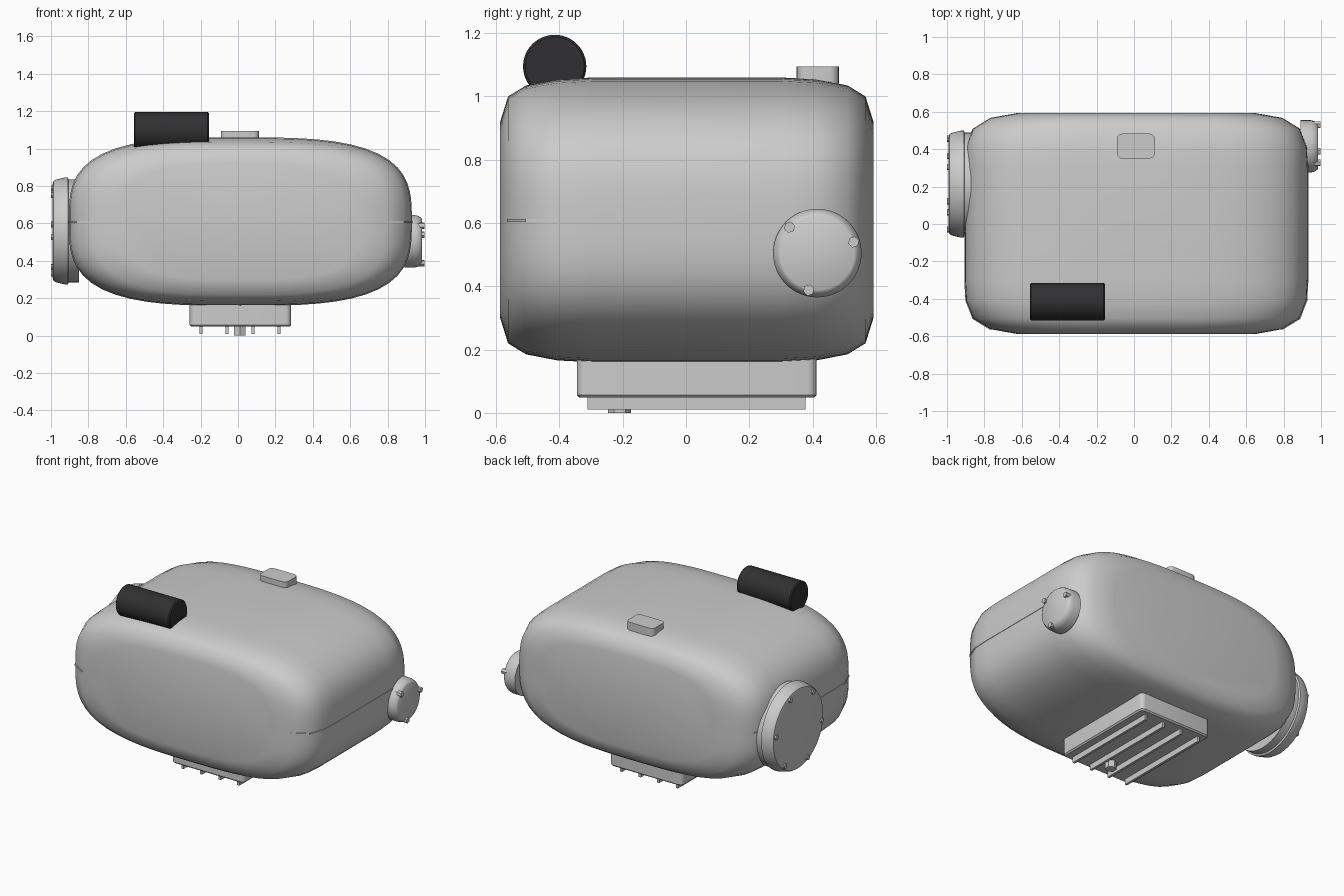
import bpy, bmesh
from math import sin, cos, pi, radians
from mathutils import Matrix

if "Cube" in bpy.data.objects:
    bpy.data.objects.remove(bpy.data.objects["Cube"])

CX, CZ = 0.0125, 0.61


def finish(bm, name, angle=35):
    bmesh.ops.recalc_face_normals(bm, faces=bm.faces)
    me = bpy.data.meshes.new(name)
    bm.to_mesh(me)
    bm.free()
    ob = bpy.data.objects.new(name, me)
    bpy.context.collection.objects.link(ob)
    bpy.ops.object.select_all(action='DESELECT')
    ob.select_set(True)
    bpy.context.view_layer.objects.active = ob
    bpy.ops.object.shade_smooth_by_angle(angle=radians(angle))
    return ob


def loft(name, rings, angle=35):
    """Skin a list of equal-length closed rings and cap both ends."""
    bm = bmesh.new()
    loops = [[bm.verts.new(p) for p in r] for r in rings]
    n = len(loops[0])
    for a, b in zip(loops, loops[1:]):
        for i in range(n):
            j = (i + 1) % n
            bm.faces.new((a[i], a[j], b[j], b[i]))
    bm.faces.new(loops[0])
    bm.faces.new(loops[-1])
    return finish(bm, name, angle)


def lathe_x(name, y, z, profile, n=48, start=0.0):
    """Round part along x; profile holds (x, radius) pairs."""
    return loft(name, [[(x, y + r * cos(start + 2 * pi * i / n), z + r * sin(start + 2 * pi * i / n))
                        for i in range(n)] for x, r in profile])


def box(name, x0, x1, y0, y1, z0, z1, corner=0, chamfer=0):
    """Box with rounded vertical corners and an optional bottom/top chamfer."""
    bm = bmesh.new()
    m = Matrix.Translation(((x0 + x1) / 2, (y0 + y1) / 2, (z0 + z1) / 2)) @ \
        Matrix.Diagonal((x1 - x0, y1 - y0, z1 - z0, 1))
    bmesh.ops.create_cube(bm, size=1, matrix=m)
    if corner:
        edges = [e for e in bm.edges if abs(e.verts[0].co.z - e.verts[1].co.z) > 1e-4]
        bmesh.ops.bevel(bm, geom=edges, offset=corner, segments=5, profile=0.5, affect='EDGES')
    if chamfer:
        edges = [e for e in bm.edges if abs(e.verts[0].co.z - e.verts[1].co.z) < 1e-4]
        bmesh.ops.bevel(bm, geom=edges, offset=chamfer, segments=1, affect='EDGES')
    return finish(bm, name)


# Main housing: superellipse sections, shrinking towards the front and back
def section(y, a, b, n=72, power=3.2):
    ring = []
    for i in range(n):
        c, s = cos(2 * pi * i / n), sin(2 * pi * i / n)
        k = (abs(c) ** power + abs(s) ** power) ** (-1 / power)
        ring.append((CX + a * k * c, y, CZ + b * k * s))
    return ring


half = [(0.59, 0.64, 0.31), (0.565, 0.78, 0.39), (0.508, 0.873, 0.425),
        (0.41, 0.911, 0.444), (0.30, 0.917, 0.45)]
stations = [(-y, a, b) for y, a, b in half] + half[::-1]
loft("housing", [section(y + 0.0025, a, b) for y, a, b in stations], 80)

# Raised seam at each end of the housing
for side, name in ((1, "seam_right"), (-1, "seam_left")):
    rings = []
    for y, a, b in stations[1:-1]:
        xo, xi = CX + side * (a + 0.003), CX + side * (a - 0.06)
        rings.append([(xi, y, 0.603), (xo, y, 0.603), (xo, y, 0.613), (xi, y, 0.613)])
    loft(name, rings)


# Round end covers with hexagonal bolts
def bolts(name, y, z, radius, count, first, x0, x1, size):
    for k in range(count):
        t = radians(first) + 2 * pi * k / count
        lathe_x(f"{name}_{k + 1}", y + radius * cos(t), z + radius * sin(t),
                [(x0, size), (x1, size)], 6, t)


lathe_x("right_cover", 0.415, 0.505, [(0.89, 0.14), (0.945, 0.14), (0.965, 0.135), (0.98, 0.125),
                                      (0.985, 0.117)])
bolts("right_bolt", 0.415, 0.505, 0.12, 3, 17, 0.95, 0.998, 0.018)
lathe_x("left_cover", 0.213, 0.56, [(-0.85, 0.275), (-0.905, 0.275), (-0.91, 0.286), (-0.925, 0.286),
                                    (-0.975, 0.274), (-0.987, 0.266), (-0.991, 0.25)], 64)
bolts("left_bolt", 0.213, 0.56, 0.245, 6, 8, -0.96, -1.0, 0.017)

# Sump with cooling ribs and drain plug underneath
box("sump", -0.258, 0.284, -0.345, 0.413, 0.048, 0.25, 0.03, 0.009)
for k in range(4):
    x = -0.197 + 0.139 * k
    box(f"sump_rib_{k + 1}", x - 0.008, x + 0.008, -0.312, 0.378, 0.01, 0.06)
bm = bmesh.new()
bmesh.ops.create_cone(bm, cap_ends=True, segments=6, radius1=0.036, radius2=0.036, depth=0.06,
                      matrix=Matrix.Translation((0.01, -0.21, 0.03)))
finish(bm, "drain_plug")

# Breather block on top
box("breather_block", -0.092, 0.112, 0.35, 0.483, 1.0, 1.095, 0.03)

# Dark starter motor cylinder on top
motor = lathe_x("starter_motor", -0.415, 1.095, [(-0.557, 0.093), (-0.55, 0.1), (-0.162, 0.1), (-0.155, 0.093)])
mat = bpy.data.materials.new("dark_paint")
mat.diffuse_color = (0.03, 0.03, 0.032, 1)
mat.use_nodes = True
mat.node_tree.nodes["Principled BSDF"].inputs["Base Color"].default_value = mat.diffuse_color
motor.data.materials.append(mat)
